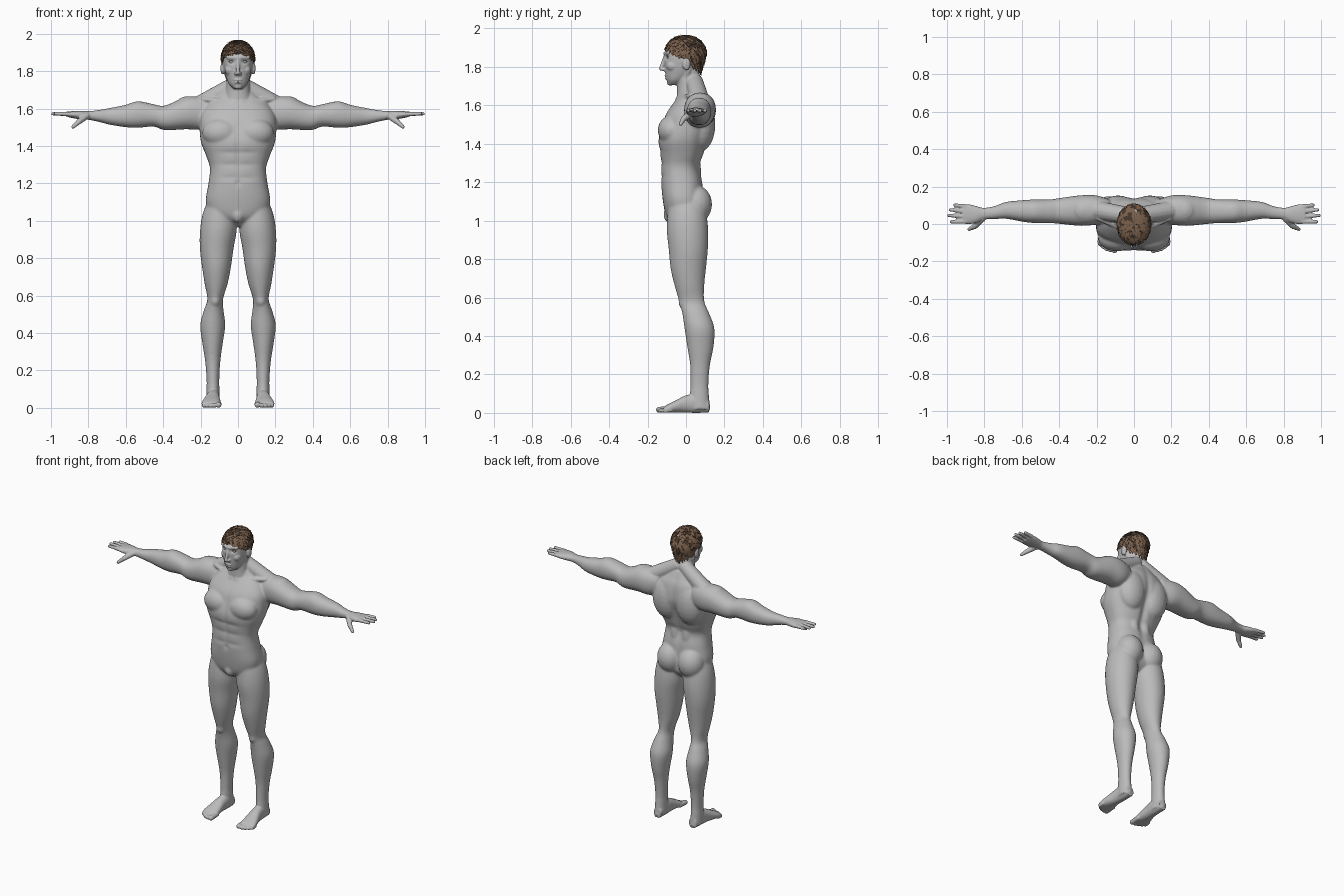
import bpy, bmesh, math, random
from mathutils import Vector, Matrix

random.seed(4)
cube = bpy.data.objects.get("Cube")
if cube:
    bpy.data.objects.remove(cube, do_unlink=True)


def material(name, rgb):
    mat = bpy.data.materials.new(name)
    mat.use_nodes = True
    mat.diffuse_color = (*rgb, 1)
    bsdf = next(n for n in mat.node_tree.nodes if n.type == 'BSDF_PRINCIPLED')
    bsdf.inputs["Base Color"].default_value = (*rgb, 1)
    return mat


skin = material("grey skin", (.5, .5, .5))
dark_hair = material("dark brown hair", (.06, .037, .024))
brown_hair = material("brown hair", (.19, .115, .072))


def make_object(name, bm, *mats, smooth=True):
    bmesh.ops.recalc_face_normals(bm, faces=bm.faces[:])
    mesh = bpy.data.meshes.new(name)
    bm.to_mesh(mesh)
    bm.free()
    for mat in mats:
        mesh.materials.append(mat)
    for poly in mesh.polygons:
        poly.use_smooth = smooth
    obj = bpy.data.objects.new(name, mesh)
    bpy.context.collection.objects.link(obj)
    return obj


def spline(rows, steps=4):
    """Smoothly interpolated copies of the section rows."""
    out = []
    for i in range(len(rows) - 1):
        a, b = rows[max(i - 1, 0)], rows[i]
        c, d = rows[i + 1], rows[min(i + 2, len(rows) - 1)]
        for s in range(steps):
            t = s / steps
            out.append([q + t * (r - p + t * (2*p - 5*q + 4*r - s2 + t * (3*q - p - 3*r + s2))) / 2
                        for p, q, r, s2 in zip(a, b, c, d)])
    return out + [rows[-1]]


def loft(bm, rows, axis, power=2.2, sides=32):
    """Rows are: position on axis, centre u, centre v, radius u, radius v."""
    rings = []
    for t, u, v, ru, rv in spline(rows):
        ring = []
        for k in range(sides):
            c, s = math.cos(k * math.tau / sides), math.sin(k * math.tau / sides)
            p = [u + ru * math.copysign(abs(c) ** (2 / power), c),
                 v + rv * math.copysign(abs(s) ** (2 / power), s)]
            p.insert(axis, t)
            ring.append(bm.verts.new(p))
        rings.append(ring)
    for a, b in zip(rings, rings[1:]):
        for k in range(sides):
            n = (k + 1) % sides
            bm.faces.new((a[k], a[n], b[n], b[k]))
    bm.faces.new(rings[0][::-1])
    bm.faces.new(rings[-1])


def ball(bm, centre, radii):
    bmesh.ops.create_uvsphere(bm, u_segments=20, v_segments=12, radius=1,
                              matrix=Matrix.Translation(centre) @ Matrix.Diagonal((*radii, 1)))


def tube(bm, a, b, ra, rb):
    a, b = Vector(a), Vector(b)
    turn = (b - a).to_track_quat('Z', 'Y').to_matrix().to_4x4()
    bmesh.ops.create_cone(bm, cap_ends=True, segments=16, radius1=ra, radius2=rb,
                          depth=(b - a).length, matrix=Matrix.Translation((a + b) / 2) @ turn)
    ball(bm, a, (ra,) * 3)
    ball(bm, b, (rb,) * 3)


def mirror(bm):
    copy = bmesh.ops.duplicate(bm, geom=bm.verts[:] + bm.edges[:] + bm.faces[:])["geom"]
    for v in copy:
        if isinstance(v, bmesh.types.BMVert):
            v.co.x *= -1


body = bmesh.new()
# arm and palm
loft(body, [(.13, .07, 1.58, .06, .07), (.2, .075, 1.575, .078, .088), (.28, .072, 1.575, .082, .086),
            (.39, .07, 1.55, .07, .066), (.45, .068, 1.563, .063, .06), (.535, .068, 1.568, .063, .071),
            (.6, .07, 1.56, .057, .06), (.685, .073, 1.558, .045, .045), (.74, .062, 1.56, .036, .033),
            (.8, .055, 1.563, .031, .023), (.84, .051, 1.565, .044, .023), (.88, .052, 1.567, .053, .019),
            (.915, .053, 1.57, .051, .014)], 0)
# fingers and thumb
for root, tip, reach in ((.094, .101, .958), (.067, .076, .982), (.04, .046, .99), (.013, .012, .976)):
    tube(body, (.9, root, 1.57), (reach, tip, 1.572), .0125, .0095)
tube(body, (.81, .03, 1.56), (.85, -.012, 1.53), .018, .015)
tube(body, (.85, -.012, 1.53), (.882, -.028, 1.502), .0145, .01)
# leg
loft(body, [(1.12, .095, 0, .06, .085), (1.04, .1, .005, .088, .1), (.95, .105, .008, .098, .108),
            (.85, .114, .012, .09, .102), (.75, .115, .012, .077, .092), (.66, .117, .018, .061, .077),
            (.58, .122, .03, .042, .066), (.52, .13, .05, .053, .07), (.44, .135, .07, .067, .078),
            (.34, .136, .075, .054, .068), (.25, .135, .073, .041, .052), (.15, .134, .07, .034, .047),
            (.08, .134, .07, .035, .05), (.02, .134, .073, .036, .054)], 2, 2)
ball(body, (.122, -.005, .575), (.03, .035, .038))
# foot and toes
loft(body, [(.12, .132, .034, .028, .032), (.06, .132, .05, .034, .05), (0, .135, .046, .037, .045),
            (-.05, .14, .034, .046, .033), (-.09, .143, .024, .052, .023), (-.115, .144, .016, .048, .015)], 1)
for x, tip, r in ((.104, -.14, .016), (.127, -.14, .012), (.147, -.134, .0115),
                  (.166, -.122, .011), (.183, -.108, .0105)):
    tube(body, (x, -.08, r + .004), (x, tip, r), r, r)
# muscle masses
ball(body, (.092, -.075, 1.47), (.1, .072, .078))    # chest
ball(body, (.085, .075, 1.5), (.1, .078, .14))       # shoulder blade
ball(body, (.078, .05, 1.085), (.086, .086, .1))     # buttock
ball(body, (.265, .072, 1.582), (.088, .082, .084))  # deltoid
ball(body, (.04, .02, 1.25), (.05, .06, .13))        # lower back
tube(body, (.03, .045, 1.72), (.21, .075, 1.613), .045, .052)
tube(body, (.015, -.043, 1.632), (.19, .03, 1.65), .013, .014)
tube(body, (.058, .012, 1.78), (.014, -.035, 1.64), .014, .011)
# ear, cheek, nostril and brow
ball(body, (.083, .002, 1.815), (.011, .021, .034))
ball(body, (.042, -.068, 1.805), (.028, .034, .03))
ball(body, (.01, -.118, 1.786), (.011, .012, .009))
tube(body, (.008, -.108, 1.87), (.055, -.09, 1.873), .01, .009)
mirror(body)
# torso
loft(body, [(.97, 0, .0, .04, .05), (1.02, 0, -.005, .14, .095), (1.1, 0, -.015, .172, .105),
            (1.2, 0, -.022, .158, .108), (1.28, 0, -.03, .15, .1), (1.34, 0, -.022, .168, .112),
            (1.42, 0, -.014, .198, .13), (1.5, 0, .01, .206, .133), (1.56, 0, .02, .2, .122),
            (1.62, 0, .035, .165, .095), (1.66, 0, .04, .115, .07), (1.7, 0, .035, .07, .055)], 2, 2.4)
ball(body, (0, -.085, 1.03), (.032, .032, .042))
# neck and head
loft(body, [(1.6, 0, .03, .09, .08), (1.68, 0, .02, .068, .067), (1.74, 0, .013, .062, .061),
            (1.8, 0, .01, .058, .06)], 2)
loft(body, [(1.705, 0, -.06, .022, .028), (1.73, 0, -.05, .048, .05), (1.77, 0, -.028, .065, .08),
            (1.81, 0, -.016, .075, .096), (1.86, 0, -.007, .08, .107), (1.9, 0, -.004, .076, .096),
            (1.935, 0, 0, .06, .075), (1.952, 0, 0, .03, .04)], 2)
# nose, lips and chin
tube(body, (0, -.11, 1.855), (0, -.13, 1.79), .008, .011)
ball(body, (0, -.1, 1.752), (.024, .014, .006))
ball(body, (0, -.098, 1.74), (.021, .014, .006))
ball(body, (0, -.082, 1.718), (.022, .018, .016))
man = make_object("body", body, skin)

# fuse the parts into one skin
remesh = man.modifiers.new("fuse", 'REMESH')
remesh.mode = 'VOXEL'
remesh.voxel_size = .005
remesh.use_smooth_shade = True
bpy.context.view_layer.objects.active = man
man.select_set(True)
bpy.ops.object.modifier_apply(modifier="fuse")


def bump(value, centre, width):
    return math.exp(-((value - centre) / width) ** 2)


# carve grooves and eye sockets, and mark the broad muscles for softening
soft = man.vertex_groups.new(name="muscles")
broad = []
for v in man.data.vertices:
    x, y, z = abs(v.co.x), v.co.y, v.co.z
    if y > .03 and x < .1:
        v.co.y -= .016 * bump(x, 0, .02) * bump(z, 1.4, .2)
    if y < -.04 and x < .18:
        v.co.y += .008 * bump(x, 0, .012) * bump(z, 1.38, .16)
        v.co.y += .008 * bump(x, 0, .012) * bump(z, 1.2, .014)
        for level in (1.23, 1.3, 1.365):
            v.co.y += .005 * bump(z, level, .012) * bump(x, .04, .06)
        v.co.y += .013 * bump(x, .034, .016) * bump(z, 1.85, .011)
        v.co.y += .004 * bump(x, 0, .022) * bump(z, 1.746, .004)
    if .12 < z < 1.64 and x < .78:
        broad.append(v.index)
soft.add(broad, 1, 'REPLACE')
for name, group, count in (("soften muscles", "muscles", 22), ("soften all", "", 3)):
    mod = man.modifiers.new(name, 'SMOOTH')
    mod.factor, mod.iterations, mod.vertex_group = .5, count, group

# eyes and lashes
eyes = bmesh.new()
ball(eyes, (.034, -.087, 1.85), (.015, .0135, .0115))
mirror(eyes)
make_object("eyes", eyes, skin)
lashes = bmesh.new()
for k in range(5):
    ends = [(.034 + .015 * s, -.1 + .006 * s * s, 1.856 - .005 * s * s) for s in ((k - 2.5) / 2.5, (k - 1.5) / 2.5)]
    tube(lashes, *ends, .0014, .0014)
mirror(lashes)
make_object("eyelashes", lashes, brown_hair)


def scalp(az, t, lift=0):
    """Point on the hair surface, from the crown (t=0) to the hairline (t=1)."""
    line = 1.835 + .058 * math.cos(az)
    z = 1.962 - (1.962 - line) * (1 - math.cos(t * math.pi / 2))
    h = (z - 1.865) / .097
    r = math.sqrt(max(1 - h * h, 0)) if h > 0 else 1 + .26 * h
    return Vector((math.sin(az) * (.088 * r + lift), -math.cos(az) * (.108 * r + lift) - .003, z + lift * max(h, 0)))


# hair cap
cap = bmesh.new()
cols, levels = 40, 14
grid = [[cap.verts.new(scalp(c * math.tau / cols, .02 + .98 * l / levels)) for c in range(cols)]
        for l in range(levels + 1)]
for a, b in zip(grid, grid[1:]):
    for c in range(cols):
        n = (c + 1) % cols
        cap.faces.new((a[c], b[c], b[n], a[n]))
cap.faces.new(grid[0])
make_object("hair_cap", cap, dark_hair)

# overlapping hair tufts
tufts = bmesh.new()
rows = 11
for row in range(rows):
    t = row / rows
    count = int(6 + 24 * math.sin(t * math.pi / 2))
    for j in range(count):
        az = (j + row % 2 / 2 + random.uniform(-.2, .2)) * math.tau / count
        w, length, lean = 3.6 / count, random.uniform(.14, .2), random.uniform(-.05, .2)
        pts = [scalp(az - w, t, .001), scalp(az + w, t, .001),
               scalp(az + w * .8 + lean / 2, t + length * .6, .004),
               scalp(az + lean, t + length, .006),
               scalp(az - w * .8 + lean / 2, t + length * .6, .004)]
        face = tufts.faces.new([tufts.verts.new(p) for p in pts])
        face.material_index = int(random.random() < .18)
hair = make_object("hair_tufts", tufts, brown_hair, dark_hair, smooth=False)
thick = hair.modifiers.new("thickness", 'SOLIDIFY')
thick.thickness, thick.offset = .002, 0
